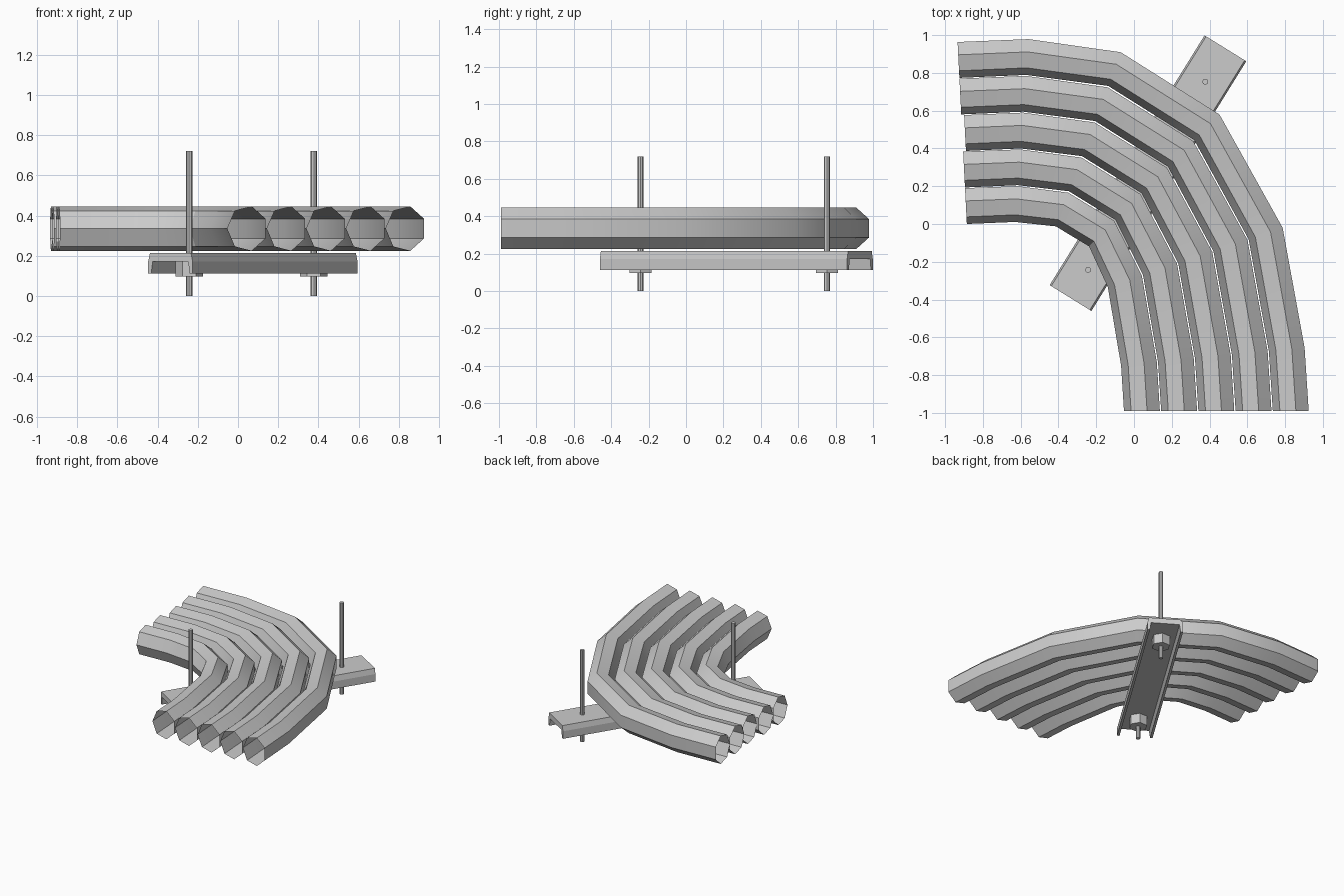
import bpy
import bmesh
from math import sin, cos, pi, atan2
from mathutils import Vector

cube = bpy.data.objects.get("Cube")
if cube:
    bpy.data.objects.remove(cube, do_unlink=True)

grey = bpy.data.materials.new("steel grey")
grey.use_nodes = True
colour = (0.6, 0.6, 0.6, 1)
grey.diffuse_color = colour
grey.node_tree.nodes["Principled BSDF"].inputs["Base Color"].default_value = colour


def finish(bm, name, smooth=False):
    bmesh.ops.recalc_face_normals(bm, faces=bm.faces)
    mesh = bpy.data.meshes.new(name)
    bm.to_mesh(mesh)
    bm.free()
    mesh.materials.append(grey)
    ob = bpy.data.objects.new(name, mesh)
    bpy.context.collection.objects.link(ob)
    if smooth:
        bpy.ops.object.select_all(action="DESELECT")
        ob.select_set(True)
        bpy.context.view_layer.objects.active = ob
        bpy.ops.object.shade_smooth_by_angle(angle=pi / 6)
    return ob


def loft(name, rings, caps=False, smooth=False):
    """Skin a row of closed rings of points."""
    bm = bmesh.new()
    rows = [[bm.verts.new(p) for p in ring] for ring in rings]
    n = len(rows[0])
    for a, b in zip(rows, rows[1:]):
        for i in range(n):
            j = (i + 1) % n
            bm.faces.new((a[i], a[j], b[j], b[i]))
    if caps:
        bm.faces.new(rows[0])
        bm.faces.new(rows[-1])
    return finish(bm, name, smooth)


# Inner and outer edge of the whole bend, station by station
INNER = [(-0.055, -0.99), (-0.07, -0.75), (-0.14, -0.336), (-0.24, -0.12),
         (-0.415, -0.015), (-0.63, 0.01), (-0.885, 0)]
OUTER = [(0.925, -0.99), (0.903, -0.655), (0.787, -0.02), (0.453, 0.58),
         (-0.07, 0.91), (-0.558, 0.978), (-0.934, 0.962)]

# Five open seven-sided pipes side by side
for k in range(5):
    rings = []
    for s, (a, b) in enumerate(zip(INNER, OUTER)):
        a, b = Vector(a), Vector(b)
        across = b - a
        centre = a + across * (0.104 + 0.201 * k)
        if k == 2 and s == len(INNER) - 1:
            centre.x += 0.015
        side = across.normalized() * 0.1
        ring = []
        for i in range(7):
            t = pi + i * 2 * pi / 7
            p = centre + side * cos(t)
            ring.append((p.x, p.y, 0.335 + 0.113 * sin(t)))
        rings.append(ring)
    loft(f"pipe_{k + 1}", rings, smooth=True)

# Support channel, open underneath, with sides that lean in near the top
start, end = Vector((-0.336, -0.392)), Vector((0.484, 0.93))
along = (end - start).normalized()
right = Vector((along.y, -along.x))
half = [(0.12, 0.213), (0.13, 0.172), (0.13, 0.113), (0.112, 0.113), (0.104, 0.172)]
section = half + [(-x, z) for x, z in reversed(half)]
loft("support_channel",
     [[(*(p + right * x), z) for x, z in section] for p in (start, end)], caps=True)


def prism(name, x, y, radius, low, high, sides):
    rings = [[(x + radius * cos(2 * pi * i / sides), y + radius * sin(2 * pi * i / sides), z)
              for i in range(sides)] for z in (low, high)]
    return loft(name, rings, caps=True)


# Threaded rods with a hexagonal nut under the channel
for name, x, y in (("inner", -0.243, -0.243), ("outer", 0.377, 0.753)):
    prism(name + "_rod", x, y, 0.016, 0, 0.72, 8)
    prism(name + "_nut", x, y, 0.068, 0.096, 0.172, 6)
